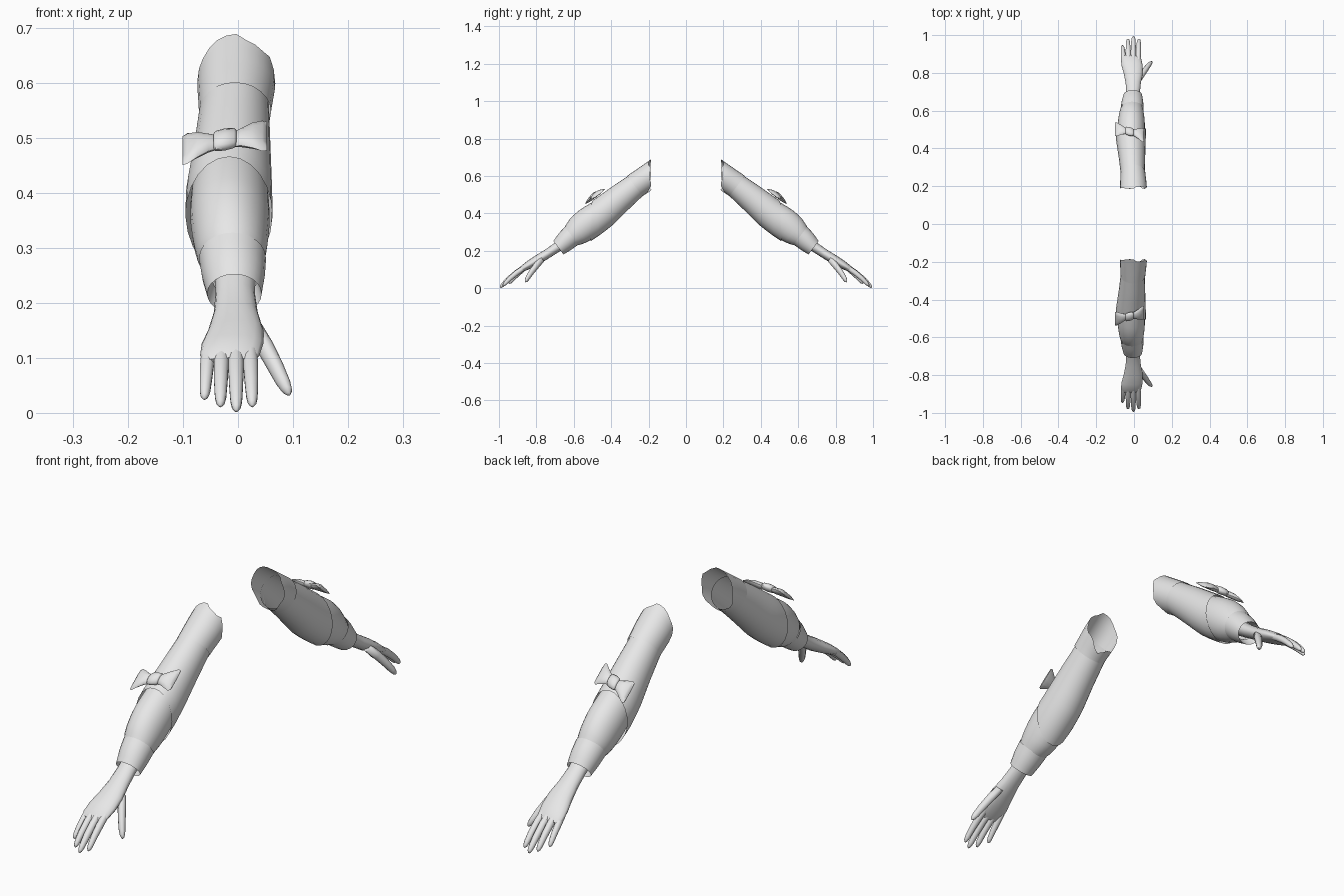
import bpy, bmesh, math
from mathutils import Vector

cube = bpy.data.objects.get("Cube")
if cube:
    bpy.data.objects.remove(cube)

grey = bpy.data.materials.new("light_grey")
grey.use_nodes = True
grey.diffuse_color = (0.8, 0.8, 0.8, 1)
grey.node_tree.nodes["Principled BSDF"].inputs["Base Color"].default_value = (0.8, 0.8, 0.8, 1)

# Arm frame: s runs from shoulder to fingertips, t points out of the top of the arm
SHOULDER = Vector((0, -0.2, 0.59))
ALONG = Vector((0, -0.795, -0.606))
UP = Vector((0, -0.606, 0.795))


def place(x, s, t):
    return SHOULDER + Vector((x, 0, 0)) + ALONG * s + UP * t


def loft(name, rings, cap_start=False, cap_end=False, angle=40):
    """Skin closed rings of points; a mirror makes the opposite arm."""
    bm = bmesh.new()
    rows = [[bm.verts.new(p) for p in ring] for ring in rings]
    n = len(rows[0])
    for a, b in zip(rows, rows[1:]):
        for i in range(n):
            j = (i + 1) % n
            bm.faces.new((a[i], a[j], b[j], b[i]))
    if cap_start:
        bm.faces.new(rows[0][::-1])
    if cap_end:
        bm.faces.new(rows[-1])
    bmesh.ops.recalc_face_normals(bm, faces=bm.faces)
    mesh = bpy.data.meshes.new(name)
    bm.to_mesh(mesh)
    bm.free()
    mesh.materials.append(grey)
    obj = bpy.data.objects.new(name, mesh)
    bpy.context.collection.objects.link(obj)
    mirror = obj.modifiers.new("opposite_arm", 'MIRROR')
    mirror.use_axis = (False, True, False)
    mirror.use_mirror_merge = False
    bpy.ops.object.select_all(action='DESELECT')
    obj.select_set(True)
    bpy.context.view_layer.objects.active = obj
    bpy.ops.object.shade_smooth_by_angle(angle=math.radians(angle))
    return obj


def section(profile, s):
    """Interpolate (x min, x max, t min, t max) along a profile."""
    if s <= profile[0][0]:
        return profile[0][1:]
    for a, b in zip(profile, profile[1:]):
        if s <= b[0]:
            f = (s - a[0]) / (b[0] - a[0])
            return [p + (q - p) * f for p, q in zip(a[1:], b[1:])]
    return profile[-1][1:]


def tube(name, profile, start, end, steps, n=24):
    """Sleeve whose two edges may vary with the angle (0 is the top)."""
    rings = []
    for k in range(steps + 1):
        ring = []
        for i in range(n):
            a = math.tau * i / n
            s = start(a) + (end(a) - start(a)) * k / steps
            x0, x1, t0, t1 = section(profile, s)
            ring.append(place((x0 + x1) / 2 + (x1 - x0) / 2 * math.sin(a), s,
                              (t0 + t1) / 2 + (t1 - t0) / 2 * math.cos(a)))
        rings.append(ring)
    return loft(name, rings)


def oval(x, s, t, rx, rt, n=12):
    return [place(x + rx * math.sin(math.tau * i / n), s, t + rt * math.cos(math.tau * i / n))
            for i in range(n)]


# Shoulder piece with a torn opening
shoulder = [(-0.10, -0.072, 0.066, -0.066, 0.070),
            (0.00, -0.074, 0.068, -0.064, 0.074),
            (0.08, -0.071, 0.060, -0.058, 0.078)]


def torn_edge(a):
    jag = 0.014 if 0.1 < a < 0.9 else 0.0
    jag += 0.012 * math.sin(5 * a) * (1 - math.cos(a)) / 2
    return -0.015 - 0.055 * math.cos(a) + jag


tube("shoulder_sleeve", shoulder, torn_edge, lambda a: 0.085, 5)

# Long outer sleeve, its lower edge slanting from the bow to the underside
outer = [(0.05, -0.068, 0.056, -0.054, 0.073),
         (0.18, -0.080, 0.059, -0.068, 0.081),
         (0.30, -0.094, 0.062, -0.084, 0.085),
         (0.38, -0.096, 0.063, -0.086, 0.086),
         (0.46, -0.089, 0.058, -0.081, 0.082)]
tube("outer_sleeve", outer, lambda a: 0.05, lambda a: 0.385 - 0.068 * math.cos(a), 8)

# Puffed inner sleeve
inner = [(0.26, -0.078, 0.050, -0.068, 0.070),
         (0.33, -0.086, 0.056, -0.077, 0.081),
         (0.40, -0.087, 0.058, -0.079, 0.088),
         (0.46, -0.082, 0.055, -0.076, 0.083),
         (0.50, -0.075, 0.050, -0.065, 0.070),
         (0.53, -0.062, 0.044, -0.052, 0.056)]
tube("inner_sleeve", inner, lambda a: 0.26, lambda a: 0.53, 9)

# Cuff with a turned-in hem
cuff = [(0.515, -0.071, 0.051, -0.056, 0.063),
        (0.56, -0.066, 0.049, -0.055, 0.056),
        (0.61, -0.056, 0.043, -0.050, 0.040)]
hem = [(0.57, -0.046, 0.035, -0.038, 0.030),
       (0.61, -0.056, 0.043, -0.050, 0.040)]
tube("cuff", cuff, lambda a: 0.515, lambda a: 0.61, 4)
tube("cuff_hem", hem, lambda a: 0.57, lambda a: 0.61, 1)

# Palm and wrist: x, s, t, half width, half thickness
palm = [(-0.005, 0.55, 0.000, 0.037, 0.030),
        (-0.005, 0.62, 0.002, 0.036, 0.026),
        (-0.004, 0.68, 0.006, 0.040, 0.025),
        (-0.004, 0.74, 0.012, 0.050, 0.025),
        (-0.010, 0.79, 0.018, 0.056, 0.022),
        (-0.015, 0.83, 0.022, 0.054, 0.017),
        (-0.016, 0.85, 0.022, 0.046, 0.010)]
loft("hand", [oval(*p, n=16) for p in palm], True, True, 60)


def digit(name, base, tip, radius, arch):
    """Tapering finger with a rounded end."""
    rings = []
    for f, r in ((0, 1), (0.3, 1.05), (0.6, 0.95), (0.85, 0.8), (0.95, 0.58), (1, 0.22)):
        x, s, t = Vector(base).lerp(Vector(tip), f)
        rings.append(oval(x, s, t + arch * math.sin(math.pi * f), radius * r, radius * r, 10))
    loft(name, rings, True, True, 70)


digit("little_finger", (-0.054, 0.81, 0.018), (-0.061, 0.935, 0.003), 0.0125, 0.004)
digit("ring_finger", (-0.030, 0.82, 0.022), (-0.032, 0.970, 0.013), 0.0135, 0.006)
digit("middle_finger", (-0.004, 0.82, 0.023), (-0.003, 0.987, 0.015), 0.0140, 0.006)
digit("index_finger", (0.022, 0.82, 0.021), (0.026, 0.970, 0.013), 0.0135, 0.006)
digit("thumb", (0.028, 0.715, 0.000), (0.092, 0.862, -0.042), 0.0165, 0.005)

# Bow: two flared wings and a rounded knot
BOW = Vector((-0.024, 0.287, 0.098))


def bow_ring(dx, half_s, half_t, lift=0.0, n=12):
    tilt = -0.28 * dx
    return [place(BOW.x + dx, BOW.y + tilt + half_s * math.sin(math.tau * i / n),
                  BOW.z + lift + half_t * math.cos(math.tau * i / n)) for i in range(n)]


for side, name in ((1, "bow_wing_left"), (-1, "bow_wing_right")):
    wing = [(0.010, 0.018, 0.007, 0), (0.030, 0.024, 0.012, 0.002),
            (0.050, 0.036, 0.012, 0.002), (0.068, 0.046, 0.008, -0.002),
            (0.077, 0.043, 0.003, -0.005)]
    loft(name, [bow_ring(side * dx, hs, ht, z) for dx, hs, ht, z in wing], True, True, 50)

knot = [(-0.021, 0.019, 0.009), (-0.017, 0.025, 0.013), (0, 0.027, 0.015),
        (0.017, 0.025, 0.013), (0.021, 0.019, 0.009)]
loft("bow_knot", [bow_ring(dx, hs, ht, 0.004) for dx, hs, ht in knot], True, True, 50)
